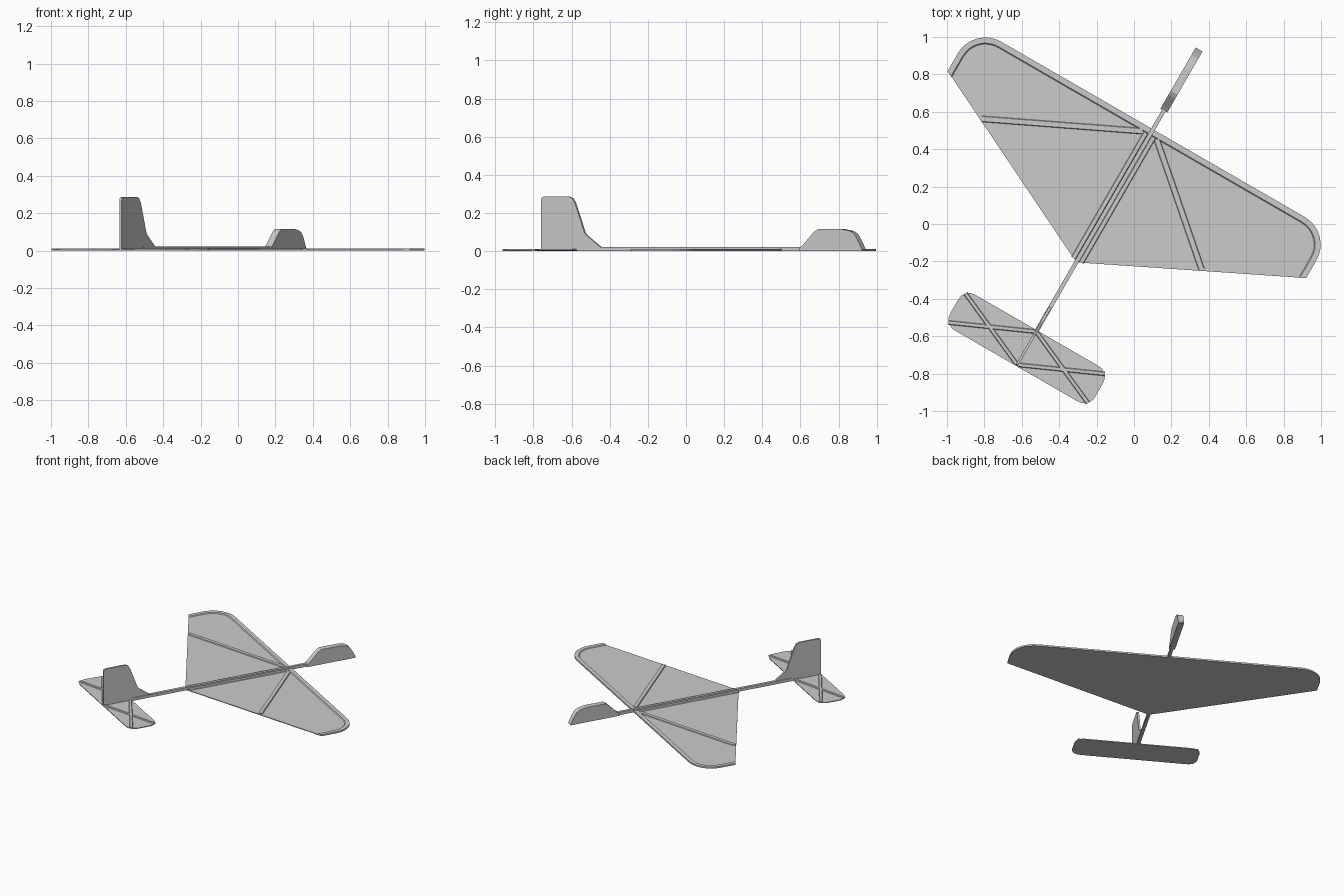
import bpy, bmesh
from math import sin, cos, radians
from mathutils import Matrix, Vector

cube = bpy.data.objects.get("Cube")
if cube:
    bpy.data.objects.remove(cube, do_unlink=True)

grey = bpy.data.materials.new("light_grey")
grey.use_nodes = True
grey.diffuse_color = (0.6, 0.6, 0.6, 1)
grey.node_tree.nodes["Principled BSDF"].inputs["Base Color"].default_value = (0.6, 0.6, 0.6, 1)

# The glider is built nose towards +y, then turned and centred
PLACE = Matrix.Rotation(radians(-30), 4, 'Z') @ Matrix.Translation((-0.165, 0, 0))
SKIN, RIDGE = 0.006, 0.012


def loft(name, ring_a, ring_b):
    """Closed solid between two rings with equal point counts."""
    bm = bmesh.new()
    a = [bm.verts.new(p) for p in ring_a]
    b = [bm.verts.new(p) for p in ring_b]
    bm.faces.new(a)
    bm.faces.new(b)
    for i in range(len(a)):
        j = (i + 1) % len(a)
        bm.faces.new((a[i], a[j], b[j], b[i]))
    bmesh.ops.transform(bm, matrix=PLACE, verts=bm.verts)
    bmesh.ops.recalc_face_normals(bm, faces=bm.faces)
    mesh = bpy.data.meshes.new(name)
    bm.to_mesh(mesh)
    bm.free()
    mesh.materials.append(grey)
    obj = bpy.data.objects.new(name, mesh)
    bpy.context.collection.objects.link(obj)
    return obj


def slab(name, plan, z0, z1, top=None):
    loft(name, [(x, y, z0) for x, y in plan], [(x, y, z1) for x, y in top or plan])


def upright(name, profile, width):
    loft(name, [(-width / 2, y, z) for y, z in profile],
         [(width / 2, y, z) for y, z in profile])


def ridge(name, start, end, width):
    """Raised strip with sloped sides lying on a flat panel."""
    p, q = Vector(start), Vector(end)
    d = (q - p).normalized()
    n = Vector((-d.y, d.x))

    def plan(w):
        return [p + n * w, q + n * w, q - n * w, p - n * w]
    slab(name, plan(width / 2), SKIN / 2, RIDGE, plan(width / 2 - 0.005))


def arc(cx, cy, r, start, end, steps=8):
    return [(cx + r * cos(radians(start + (end - start) * i / steps)),
             cy + r * sin(radians(start + (end - start) * i / steps)))
            for i in range(steps + 1)]


def flip(points, side):
    return [(x * side, y) for x, y in points]


# Wing: leading edge, round tip, swept trailing edge
LEAD, TRAIL, SPAN, TIP, R = 0.489, -0.332, 1.107, 0.21, 0.17


def leading_path(inset):
    return ([(0.0, LEAD - inset)] + arc(SPAN - R, LEAD - R, R - inset, 90, 0)
            + [(SPAN - inset, TIP - inset / 2)])


spar_end = {1: (0.60, -0.03), -1: (-0.82, 0.08)}
for side, label in ((1, "right"), (-1, "left")):
    outer = leading_path(0)
    slab(label + "_wing", flip(outer + [(0, TRAIL)], side), 0, SKIN)
    band = [outer + leading_path(w)[::-1] for w in (0.038, 0.03)]
    slab(label + "_leading_edge", flip(band[0], side), SKIN / 2, RIDGE, flip(band[1], side))
    ridge(label + "_root_rib", (0.024 * side, LEAD - 0.035), (0.024 * side, TRAIL + 0.013), 0.03)
    ridge(label + "_wing_spar", (0.045 * side, 0.452), spar_end[side], 0.036)

# Tailplane: rounded rectangle with crossed ribs
FRONT, REAR, HALF, C = -0.752, -0.972, 0.447, 0.065
quarter = arc(HALF - C, FRONT - C, C, 90, 0, 5) + arc(HALF - C, REAR + C, C, 0, -90, 5)
slab("tailplane", quarter + flip(quarter[::-1], -1), 0, SKIN)
for side, label in ((1, "right"), (-1, "left")):
    ridge(label + "_tail_rib_a", (0.005 * side, FRONT - 0.01), (0.43 * side, REAR + 0.02), 0.026)
    ridge(label + "_tail_rib_b", (0.005 * side, REAR + 0.01), (0.43 * side, FRONT - 0.02), 0.026)

# Fuselage rod
upright("fuselage", [(-0.75, 0), (-0.75, 0.022), (0.63, 0.022), (0.63, 0)], 0.022)

# Upright tail fin
upright("tail_fin", [(-0.97, 0), (-0.97, 0.27), (-0.965, 0.281), (-0.952, 0.286),
                     (-0.80, 0.286), (-0.78, 0.278), (-0.765, 0.255), (-0.705, 0.095),
                     (-0.69, 0.08), (-0.61, 0.022), (-0.61, 0)], 0.014)

# Nose weight
upright("nose", [(0.605, 0), (0.605, 0.018), (0.625, 0.034), (0.69, 0.1), (0.715, 0.115),
                 (0.86, 0.115), (0.91, 0.106), (0.935, 0.09), (0.955, 0.06),
                 (0.982, 0.008), (0.98, 0)], 0.042)
